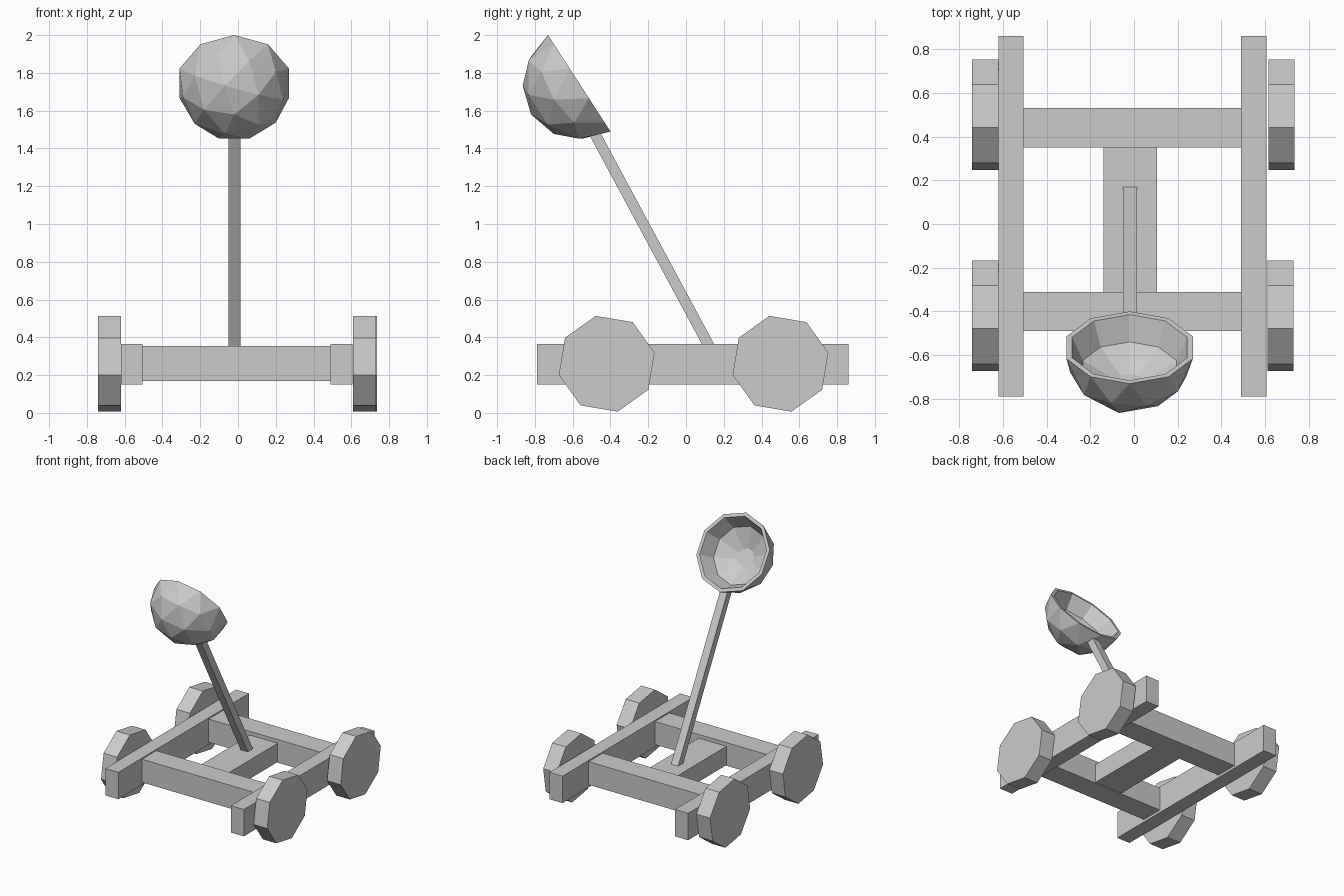
import bpy, bmesh, math
from mathutils import Matrix, Vector

if "Cube" in bpy.data.objects:
    bpy.data.objects.remove(bpy.data.objects["Cube"])


def finish(name, bm):
    bmesh.ops.recalc_face_normals(bm, faces=bm.faces[:])
    mesh = bpy.data.meshes.new(name)
    bm.to_mesh(mesh)
    bm.free()
    ob = bpy.data.objects.new(name, mesh)
    bpy.context.collection.objects.link(ob)
    return ob


def box(name, x, y, z, lean=0.0):
    """Box from (min, max) ranges; lean shifts the top along y."""
    bm = bmesh.new()
    bmesh.ops.create_cube(bm, size=1)
    for v in bm.verts:
        top = v.co.z > 0
        v.co = Vector((x[v.co.x > 0], y[v.co.y > 0] + lean * top, z[top]))
    return finish(name, bm)


def wheel(name, x0, x1, y):
    bm = bmesh.new()
    bmesh.ops.create_cone(bm, cap_ends=True, segments=8, radius1=0.26,
                          radius2=0.26, depth=x1 - x0)
    # set the octagon to a 13 degree phase in the y-z plane
    turn = max((v.co for v in bm.verts), key=lambda c: c.x)
    phase = math.radians(13) - math.atan2(turn.y, turn.x)
    bm.transform(Matrix.Rotation(phase, 4, 'Z'))
    for v in bm.verts:
        a, b, c = v.co
        v.co = Vector(((x0 + x1) / 2 + c, y + a, 0.26 + b))
    return finish(name, bm)


# Chassis
box("left_rail", (-0.62, -0.505), (-0.79, 0.86), (0.15, 0.365))
box("right_rail", (0.49, 0.605), (-0.79, 0.86), (0.15, 0.365))
box("front_crossbeam", (-0.51, 0.495), (-0.49, -0.31), (0.17, 0.355))
box("rear_crossbeam", (-0.51, 0.495), (0.35, 0.53), (0.17, 0.355))
box("centre_plank", (-0.14, 0.105), (-0.312, 0.352), (0.175, 0.325))

# Wheels
wheel("front_left_wheel", -0.74, -0.62, -0.42)
wheel("front_right_wheel", 0.61, 0.73, -0.42)
wheel("rear_left_wheel", -0.74, -0.62, 0.50)
wheel("rear_right_wheel", 0.615, 0.735, 0.50)

# Leaning throwing arm
box("throwing_arm", (-0.05, 0.013), (0.108, 0.173), (0.32, 1.49), lean=-0.63)

# Bowl: lower half of a low-poly ball with a faceted hollow and flat seat
bm = bmesh.new()
bmesh.ops.create_icosphere(bm, subdivisions=2, radius=0.304)
bmesh.ops.delete(bm, geom=[v for v in bm.verts if v.co.z > 0.01], context='VERTS')
edges = [e for e in bm.edges if e.is_boundary]
for radius, depth in ((0.277, 0.0), (0.225, 0.115), (0.07, 0.19)):
    new = bmesh.ops.extrude_edge_only(bm, edges=edges)["geom"]
    edges = [g for g in new if isinstance(g, bmesh.types.BMEdge)]
    for v in (g for g in new if isinstance(g, bmesh.types.BMVert)):
        flat = Vector((v.co.x, v.co.y, 0)).normalized() * radius
        v.co = Vector((flat.x, flat.y, -depth))
    edges = [e for e in edges if e.is_boundary]
bmesh.ops.holes_fill(bm, edges=edges, sides=0)
bm.transform(Matrix.Translation((-0.02, -0.565, 1.745))
             @ Matrix.Rotation(math.radians(-57.1), 4, 'X'))
finish("bowl", bm)
